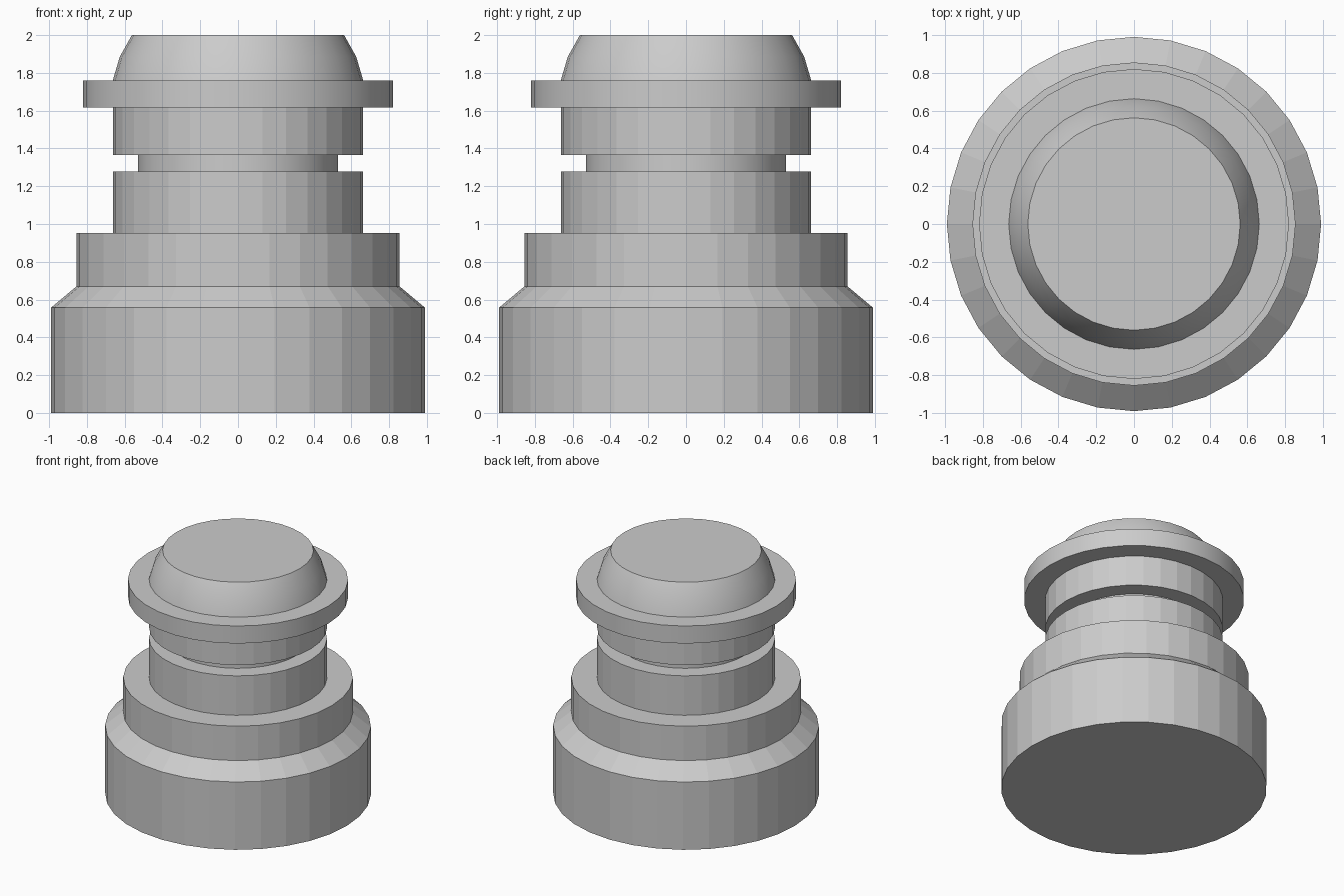
import bpy, bmesh, math

if "Cube" in bpy.data.objects:
    bpy.data.objects.remove(bpy.data.objects["Cube"])

SIDES = 32

# Outline from base centre to top: (radius, height, smooth band up to this point)
PROFILE = [
    (0.99, 0.00, False),   # foot
    (0.99, 0.557, False),
    (0.855, 0.67, False),  # chamfer
    (0.855, 0.953, False), # step
    (0.663, 0.953, False),
    (0.663, 1.277, False), # neck
    (0.53, 1.277, False),
    (0.53, 1.366, True),   # groove
    (0.663, 1.366, False),
    (0.663, 1.616, False), # upper neck
    (0.82, 1.616, False),
    (0.82, 1.76, True),    # flange
    (0.663, 1.76, False),
    (0.626, 1.885, True),  # domed cap
    (0.562, 2.00, True),
]


def lathe(name, profile, sides):
    bm = bmesh.new()
    rings = []
    for r, z, _ in profile:
        rings.append([bm.verts.new((r * math.cos(2 * math.pi * i / sides),
                                    r * math.sin(2 * math.pi * i / sides), z))
                      for i in range(sides)])
    for k in range(1, len(rings)):
        low, high = rings[k - 1], rings[k]
        for i in range(sides):
            j = (i + 1) % sides
            face = bm.faces.new((low[i], low[j], high[j], high[i]))
            face.smooth = profile[k][2]
    # Flat end discs
    bm.faces.new(rings[0][::-1])
    bm.faces.new(rings[-1])
    # Keep the corners between bands crisp
    bm.normal_update()
    for e in bm.edges:
        e.smooth = e.calc_face_angle(0) < math.radians(30)
    mesh = bpy.data.meshes.new(name)
    bm.to_mesh(mesh)
    bm.free()
    obj = bpy.data.objects.new(name, mesh)
    bpy.context.collection.objects.link(obj)
    return obj


lathe("turned_stepped_plug", PROFILE, SIDES)
